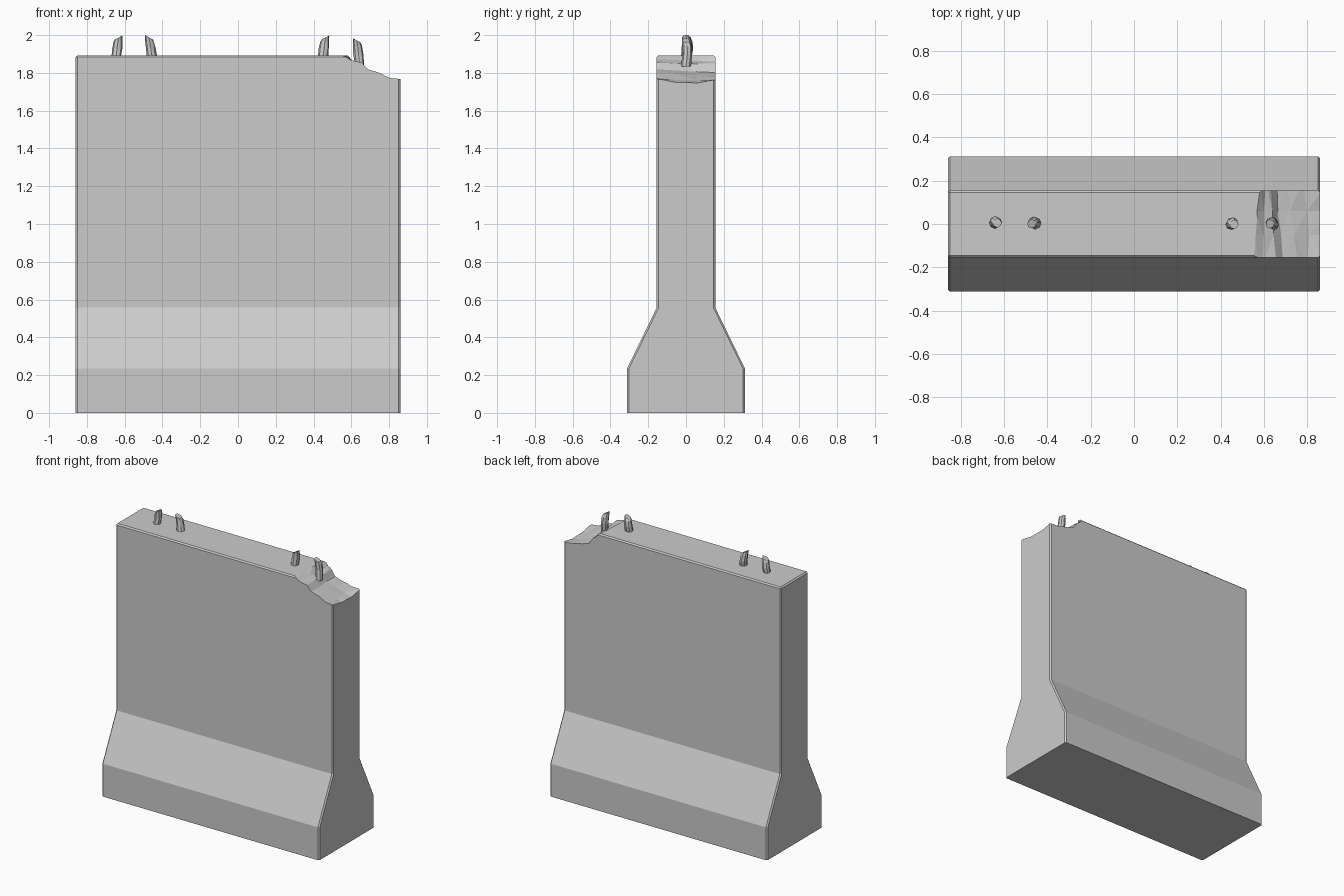
import bpy, bmesh, math, random
from mathutils import Vector

if "Cube" in bpy.data.objects:
    bpy.data.objects.remove(bpy.data.objects["Cube"])

random.seed(4)


def make_object(name, bm):
    bmesh.ops.recalc_face_normals(bm, faces=bm.faces)
    mesh = bpy.data.meshes.new(name)
    bm.to_mesh(mesh)
    bm.free()
    ob = bpy.data.objects.new(name, mesh)
    bpy.context.collection.objects.link(ob)
    return ob


# Concrete barrier: half profile mirrored, extruded along x, edges chamfered
half = [(0.312, 0), (0.312, 0.235), (0.155, 0.557), (0.155, 1.892)]
profile = half + [(-y, z) for y, z in reversed(half)]
bm = bmesh.new()
end = bm.faces.new([bm.verts.new((-0.86, y, z)) for y, z in profile])
ext = bmesh.ops.extrude_face_region(bm, geom=[end])
bmesh.ops.translate(bm, vec=(1.72, 0, 0),
                    verts=[v for v in ext["geom"] if isinstance(v, bmesh.types.BMVert)])
bmesh.ops.recalc_face_normals(bm, faces=bm.faces)
edges = [e for e in bm.edges
         if max(v.co.z for v in e.verts) > 0.01 and e.calc_face_angle() > math.radians(60)]
bmesh.ops.bevel(bm, geom=edges, offset=0.009, segments=1, affect='EDGES')
barrier = make_object("concrete_barrier", bm)

# Cutter for the broken corner: a jagged surface grid raised into a block
rows = {
    -0.20: [(0.53, 1.90), (0.59, 1.872), (0.66, 1.856), (0.69, 1.822), (0.76, 1.800), (0.80, 1.778), (0.90, 1.768)],
    -0.05: [(0.55, 1.90), (0.60, 1.868), (0.645, 1.850), (0.68, 1.812), (0.74, 1.795), (0.81, 1.762), (0.90, 1.738)],
    0.06: [(0.56, 1.90), (0.60, 1.862), (0.64, 1.848), (0.665, 1.806), (0.72, 1.788), (0.80, 1.758), (0.90, 1.738)],
    0.20: [(0.58, 1.90), (0.61, 1.860), (0.63, 1.842), (0.66, 1.800), (0.71, 1.785), (0.78, 1.770), (0.90, 1.765)],
}
bm = bmesh.new()
grid = [[bm.verts.new((x, y, z)) for x, z in pts] for y, pts in rows.items()]
for a, b in zip(grid, grid[1:]):
    for i in range(len(a) - 1):
        bm.faces.new((a[i], a[i + 1], b[i + 1], b[i]))
ext = bmesh.ops.extrude_face_region(bm, geom=bm.faces[:])
for v in ext["geom"]:
    if isinstance(v, bmesh.types.BMVert):
        v.co.z = 2.1
bmesh.ops.triangulate(bm, faces=bm.faces[:])
cutter = make_object("chip_cutter", bm)

mod = barrier.modifiers.new("broken_corner", 'BOOLEAN')
mod.operation = 'DIFFERENCE'
mod.solver = 'EXACT'
mod.object = cutter
bpy.context.view_layer.objects.active = barrier
barrier.select_set(True)
bpy.ops.object.modifier_apply(modifier=mod.name)
bpy.data.objects.remove(cutter)


# Broken reinforcement bars: bent eight-sided stubs with a slanted tip
def rebar(name, x, y, z0, z1, lean, slant):
    bm = bmesh.new()
    sides, rings = 8, []
    for t, r in ((0, 0.026), (0.45, 0.027), (0.75, 0.024), (1, 0.021)):
        c = Vector((x + lean * (t - 0.5), y + 0.008 * math.sin(3 * t), 0))
        ring = []
        for k in range(sides):
            a = math.tau * k / sides
            rr = r * random.uniform(0.9, 1.08)
            z = z0 + (z1 - z0) * t
            if t == 1:
                z -= slant * (1 - math.cos(a - (0 if lean > 0 else math.pi))) / 2
            ring.append(bm.verts.new((c.x + rr * math.cos(a), c.y + rr * math.sin(a), z)))
        rings.append(ring)
    for a, b in zip(rings, rings[1:]):
        for k in range(sides):
            n = (k + 1) % sides
            bm.faces.new((a[k], a[n], b[n], b[k]))
    bm.faces.new(rings[0])
    tip = bmesh.ops.triangulate(bm, faces=[bm.faces.new(rings[-1])])
    return make_object(name, bm)


rebar("rebar_1", -0.640, 0.003, 1.87, 1.997, 0.015, 0.022)
rebar("rebar_2", -0.463, 0.000, 1.87, 2.000, -0.020, 0.022)
rebar("rebar_3", 0.456, -0.003, 1.87, 1.998, 0.015, 0.022)
rebar("rebar_4", 0.637, 0.000, 1.835, 1.983, -0.016, 0.022)
